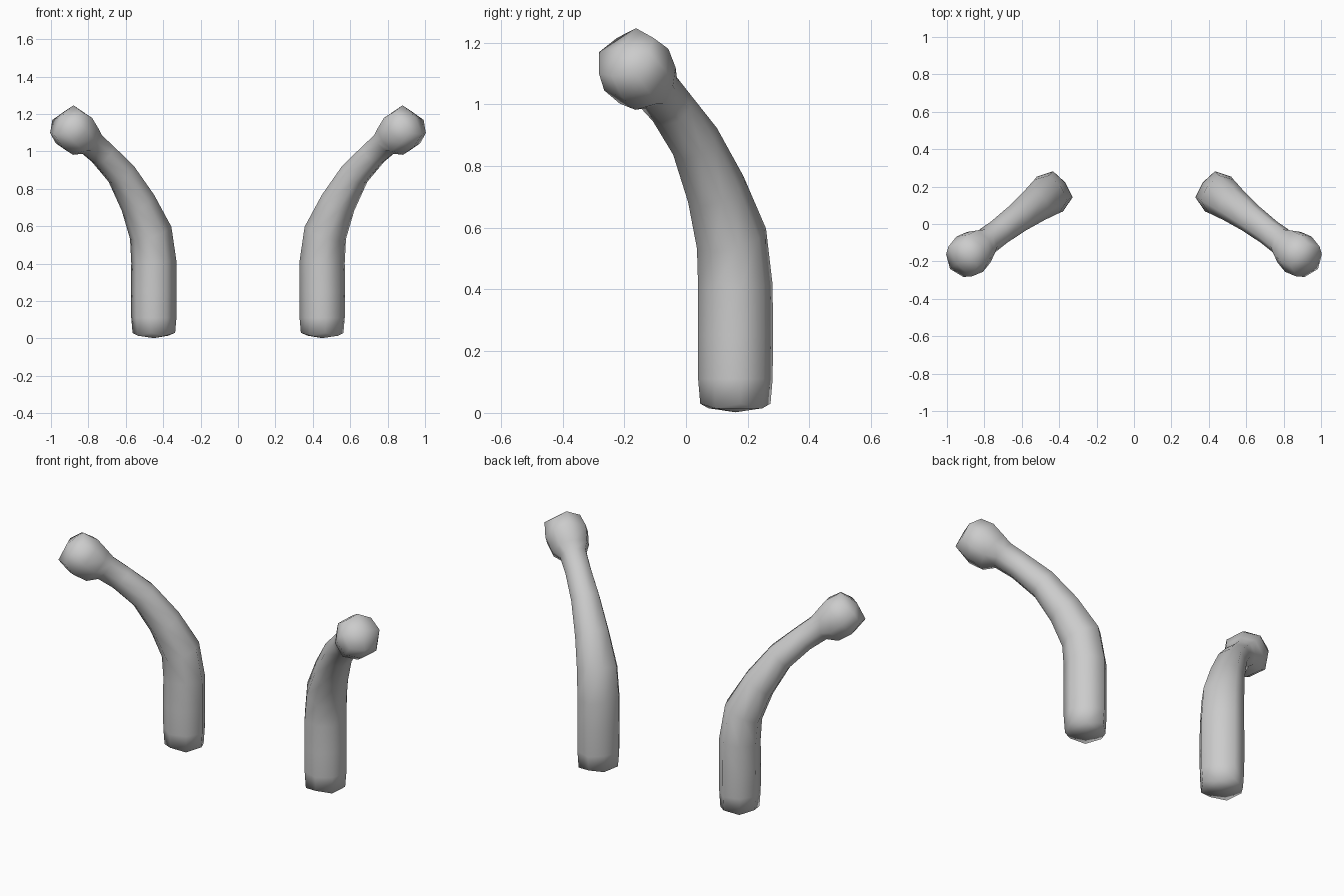
import bpy, bmesh, math
from mathutils import Vector

if "Cube" in bpy.data.objects:
    bpy.data.objects.remove(bpy.data.objects["Cube"])

LEAN = Vector((0.80, -0.60, 0))     # horizontal direction the stalk bends towards
SIDE = Vector((0.60, 0.80, 0))
BASE = Vector((0.45, 0.16, 0))

# each ring: distance along lean, height, tilt in degrees, corner radius, mid-side push, back flattening
RINGS = [
    (0.00, 0.03, 0, 0.115, -0.015, 0.84),
    (0.00, 0.11, 0, 0.122, 0, 0.84),
    (0.00, 0.25, 0, 0.123, 0, 0.84),
    (0.00, 0.41, 3, 0.122, 0, 0.84),
    (0.021, 0.565, 23, 0.117, 0, 0.86),
    (0.106, 0.725, 37, 0.099, 0, 0.90),
    (0.218, 0.88, 47, 0.083, 0, 0.92),
    (0.34, 0.985, 49, 0.075, 0, 0.95),
    (0.425, 1.045, 50, 0.078, 0, 0.95),
]
# round end of the stalk: offset along its axis and radius
BALL_S, BALL_Z, BALL_TILT = 0.535, 1.112, 50
for off, r, push in ((-0.08, 0.108, 0), (0, 0.124, 0), (0.07, 0.106, 0.018)):
    a = math.radians(BALL_TILT)
    RINGS.append((BALL_S + off * math.sin(a), BALL_Z + off * math.cos(a),
                  BALL_TILT, r, push, 0.96))


def ring_verts(bm, s, z, tilt, r, push, back):
    """Eight-sided ring: four corners alternating with four side middles."""
    t = math.radians(tilt)
    centre = BASE + LEAN * s + Vector((0, 0, z))
    e1 = LEAN * math.cos(t) - Vector((0, 0, math.sin(t)))
    axis = LEAN * math.sin(t) + Vector((0, 0, math.cos(t)))
    verts = []
    for i in range(8):
        a = i * math.pi / 4
        rad, lift = r, 0
        if i % 2 == 0:
            rad = r * (back if i == 4 else 0.95)
            lift = push
        verts.append(bm.verts.new(centre + (e1 * math.cos(a) + SIDE * math.sin(a)) * rad + axis * lift))
    return verts, centre, axis


def cap(bm, ring, point):
    """Four quads meeting at a slightly raised middle point."""
    c = bm.verts.new(point)
    for i in (0, 2, 4, 6):
        bm.faces.new((ring[i], ring[i + 1], ring[(i + 2) % 8], c))


def build_stalk(name, mirror):
    bm = bmesh.new()
    built = [ring_verts(bm, *r) for r in RINGS]
    for (lo, _, _), (hi, _, _) in zip(built, built[1:]):
        for i in range(8):
            j = (i + 1) % 8
            bm.faces.new((lo[i], lo[j], hi[j], hi[i]))
    cap(bm, built[0][0], BASE + Vector((0, 0, 0.002)))
    ring, centre, axis = built[-1]
    cap(bm, ring, centre + axis * 0.043)
    for v in bm.verts:
        v.co.x *= mirror
    bmesh.ops.recalc_face_normals(bm, faces=bm.faces)
    for f in bm.faces:
        f.smooth = True
    mesh = bpy.data.meshes.new(name)
    bm.to_mesh(mesh)
    bm.free()
    bpy.context.collection.objects.link(bpy.data.objects.new(name, mesh))


# mirrored pair of ball-tipped stalks
build_stalk("right_stalk", 1)
build_stalk("left_stalk", -1)
